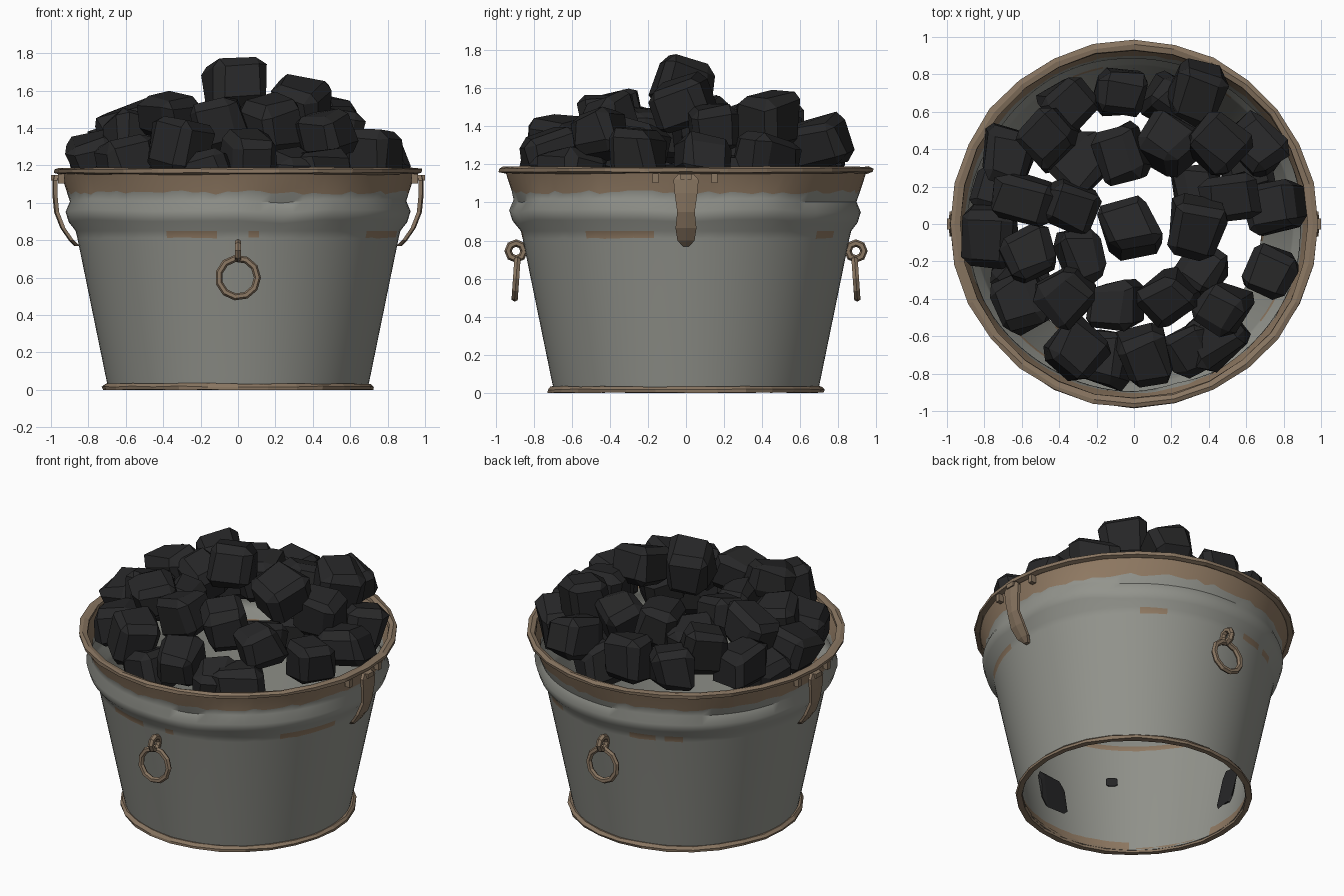
import bpy, bmesh, math, random
from mathutils import Vector, Matrix, Euler

if "Cube" in bpy.data.objects:
    bpy.data.objects.remove(bpy.data.objects["Cube"])

random.seed(7)


def material(name, rgb):
    m = bpy.data.materials.new(name)
    m.diffuse_color = (*rgb, 1)
    m.use_nodes = True
    m.node_tree.nodes["Principled BSDF"].inputs["Base Color"].default_value = m.diffuse_color
    return m


STEEL = material("grey steel", (0.29, 0.295, 0.265))
RUST = material("rust", (0.28, 0.195, 0.125))
TRIM = material("brown trim", (0.25, 0.18, 0.12))
COAL = material("coal black", (0.02, 0.02, 0.021))


def finish(bm, name, mats, smooth=None):
    bmesh.ops.recalc_face_normals(bm, faces=bm.faces)
    me = bpy.data.meshes.new(name)
    bm.to_mesh(me)
    bm.free()
    for m in mats:
        me.materials.append(m)
    ob = bpy.data.objects.new(name, me)
    bpy.context.collection.objects.link(ob)
    if smooth:
        bpy.ops.object.select_all(action='DESELECT')
        ob.select_set(True)
        bpy.context.view_layer.objects.active = ob
        bpy.ops.object.shade_smooth_by_angle(angle=math.radians(smooth))
    return ob


def lathe(name, profile, n, mats, closed=True, wobble=None, paint=None, smooth=None):
    """Spin (r, z) points round z; wobble(row, k, r, z) and paint(row, angle) are optional rules."""
    bm = bmesh.new()
    rows = []
    for i, (r, z) in enumerate(profile):
        row = []
        for k in range(n):
            a = 2 * math.pi * k / n
            rr, zz = wobble(i, k, r, z) if wobble else (r, z)
            row.append(bm.verts.new((rr * math.cos(a), rr * math.sin(a), zz)))
        rows.append(row)
    for i in range(len(rows) if closed else len(rows) - 1):
        p, q = rows[i], rows[(i + 1) % len(rows)]
        for k in range(n):
            j = (k + 1) % n
            f = bm.faces.new((p[k], p[j], q[j], q[k]))
            if paint:
                f.material_index = paint(i, 360 * (k + 0.5) / n)
    return finish(bm, name, mats, smooth)


# Bucket wall: outer skin up, inner skin down, open at the bottom
outer = [(0.695, 0.015), (0.708, 0.075), (0.859, 0.812), (0.868, 0.85), (0.908, 0.9),
         (0.925, 0.955), (0.902, 1.01), (0.914, 1.055), (0.95, 1.165)]
wall = outer + [(r - 0.012, z) for r, z in reversed(outer)]
N, LAST = 96, len(outer) - 1
edge = [random.uniform(-0.012, 0.012) for _ in range(N)]
dent = [random.uniform(-0.012, 0.012) for _ in range(N // 4)]
SPOTS = [(245, 261), (273, 277), (324, 349), (51, 63), (102, 113), (116, 125)]
INNER_SPOTS = SPOTS + [(208, 243)]


def wall_wobble(i, k, r, z):
    row = min(i, 2 * LAST + 1 - i)
    if row == 7:                       # ragged lower edge of the rust band
        return r + edge[k] * 0.35, z + edge[k]
    if row in (4, 5, 6):               # hammered bulge
        t = (k % 4) / 4
        d = dent[k // 4] * (1 - t) + dent[(k // 4 + row % 2) % len(dent)] * t
        d = dent[k // 4] * (1 - t) + dent[(k // 4 + 1) % len(dent)] * t
        return r + d, z + d
    if row in (1, 2):
        return r + edge[k] * 0.06, z + edge[k] * 0.3
    return r, z


def wall_paint(i, a):
    band = min(i, 2 * LAST - i)
    if band == 7 or i == LAST:
        return 1
    if band == 2:
        return int(any(lo < a < hi for lo, hi in (SPOTS if i < LAST else INNER_SPOTS)))
    if band == 0 and i > LAST:
        return int(math.sin(math.radians(a * 3)) > -0.3)
    return 0


lathe("bucket_wall", wall, N, [STEEL, RUST], wobble=wall_wobble, paint=wall_paint, smooth=40)


# Rolled rim and foot ring
def ring_wobble(i, k, r, z):
    return r + random.uniform(-0.004, 0.004), max(0, z + random.uniform(-0.003, 0.003))


lathe("rim", [(0.93, 1.16), (0.955, 1.152), (0.982, 1.16), (0.984, 1.18), (0.96, 1.188), (0.932, 1.18)],
      28, [TRIM], wobble=ring_wobble)
lathe("foot_ring", [(0.69, 0), (0.725, 0), (0.728, 0.018), (0.712, 0.034), (0.688, 0.03)],
      28, [TRIM], wobble=ring_wobble)


def torus(name, R, r, n, m, matrix):
    ob = lathe(name, [(R + r * math.cos(t * 2 * math.pi / m), r * math.sin(t * 2 * math.pi / m))
                      for t in range(m)], n, [TRIM])
    ob.data.transform(matrix)


# Pull rings with their eyes, front and back
for side, s in (("front", -1), ("back", 1)):
    torus(side + "_pull_ring", 0.104, 0.019, 11, 6,
          Matrix.Translation((0, s * 0.893, 0.6)) @ Matrix.Rotation(math.radians(90 + s * 4), 4, 'X'))
    torus(side + "_ring_eye", 0.042, 0.02, 8, 6,
          Matrix.Translation((0, s * 0.893, 0.745)) @ Matrix.Rotation(math.radians(90), 4, 'Y'))


def box(name, centre, size):
    bm = bmesh.new()
    bmesh.ops.create_cube(bm, size=1, matrix=Matrix.Translation(centre) @ Matrix.Diagonal((*size, 1)))
    return finish(bm, name, [TRIM])


# Side straps: x, z, half width down the strap
STRAP = [(0.972, 1.15, 0.04), (0.978, 1.12, 0.066), (0.978, 1.05, 0.060), (0.968, 0.95, 0.046),
         (0.935, 0.865, 0.055), (0.89, 0.80, 0.045), (0.86, 0.77, 0.015)]
for side, s in (("left", -1), ("right", 1)):
    bm = bmesh.new()
    loops = [[bm.verts.new((s * (x + dx), y, z)) for dx, y in
              ((-0.012, -w), (0.008, -w), (0.015, 0), (0.008, w), (-0.012, w))] for x, z, w in STRAP]
    for p, q in zip(loops, loops[1:]):
        for k in range(5):
            bm.faces.new((p[k], p[(k + 1) % 5], q[(k + 1) % 5], q[k]))
    bm.faces.new(loops[0])
    bm.faces.new(loops[-1])
    finish(bm, side + "_strap", [TRIM])
    box(side + "_strap_bolt", (s * 0.975, 0, 1.135), (0.05, 0.06, 0.03))
    for y in (-0.16, 0.15):
        box(side + "_rim_tab", (s * 0.945, y, 1.128), (0.035, 0.03, 0.05))


def lump(name, centre, half, rot, jitter=0.27):
    bm = bmesh.new()
    bmesh.ops.create_cube(bm, size=2)
    for v in bm.verts:
        v.co += Vector([random.uniform(-jitter, jitter * 0.6) * (1 if c > 0 else -1) for c in v.co])
    bmesh.ops.bevel(bm, geom=bm.edges[:], offset=0.33, segments=1, profile=0.5, affect='EDGES')
    for v in bm.verts:
        v.co += Vector([random.uniform(-0.09, 0.09) for _ in range(3)])
    bm.transform(Matrix.Translation(centre) @ rot.to_matrix().to_4x4() @ Matrix.Diagonal((*half, 1)))
    finish(bm, name, [COAL])


# Coal heap: x, y, height of the lump's top
HEAP = [(-0.07, 0.70, 1.42), (-0.36, 0.64, 1.40), (0.32, 0.70, 1.46), (-0.67, 0.36, 1.42),
        (-0.45, 0.46, 1.50), (-0.27, 0.32, 1.46), (-0.07, 0.37, 1.54), (0.18, 0.42, 1.50),
        (0.44, 0.43, 1.57), (0.66, 0.42, 1.36), (-0.58, 0.12, 1.54), (-0.35, 0.10, 1.56),
        (-0.03, -0.01, 1.77), (0.33, -0.02, 1.67), (0.52, 0.14, 1.52), (0.76, 0.09, 1.38),
        (-0.76, -0.06, 1.40), (-0.57, -0.15, 1.50), (-0.28, -0.18, 1.50), (-0.36, -0.38, 1.61),
        (-0.61, -0.42, 1.36), (-0.10, -0.44, 1.57), (0.18, -0.40, 1.57), (0.36, -0.25, 1.45),
        (0.72, -0.25, 1.40), (0.48, -0.45, 1.51)]
BASE = [(-0.32, -0.68, 1.45), (-0.16, -0.71, 1.28), (0.06, -0.70, 1.40), (0.29, -0.66, 1.30),
        (0.43, -0.60, 1.28), (0.20, 0.66, 1.30), (-0.74, 0.18, 1.28), (0.35, 0.18, 1.33),
        (0.60, 0.28, 1.28), (-0.62, -0.26, 1.26), (0.30, 0.55, 1.30)]
for i, (x, y, top) in enumerate(HEAP + BASE):
    # long axis upright or level, one side turned roughly to the bucket's middle
    half = [random.uniform(0.125, 0.155), random.uniform(0.125, 0.155), random.uniform(0.12, 0.15)]
    turn = math.atan2(y, x) + random.uniform(-0.3, 0.3)
    rot = Euler((random.uniform(-0.3, 0.3), random.uniform(-0.3, 0.3), turn))
    lump("coal_lump_%02d" % (i + 1), (x, y, top - 0.145), half, rot)

# Thin coal smears on the inside of the wall: angle, height, half width, half height
for a, z, w, h in ((-87, 0.32, 0.10, 0.14), (177, 0.32, 0.08, 0.14), (240, 0.54, 0.04, 0.035)):
    t = math.radians(a)
    r = 0.662 + 0.205 * z
    lump("coal_smear", (r * math.cos(t), r * math.sin(t), z), (0.006, w, h), Euler((0, 0.2, t)))
